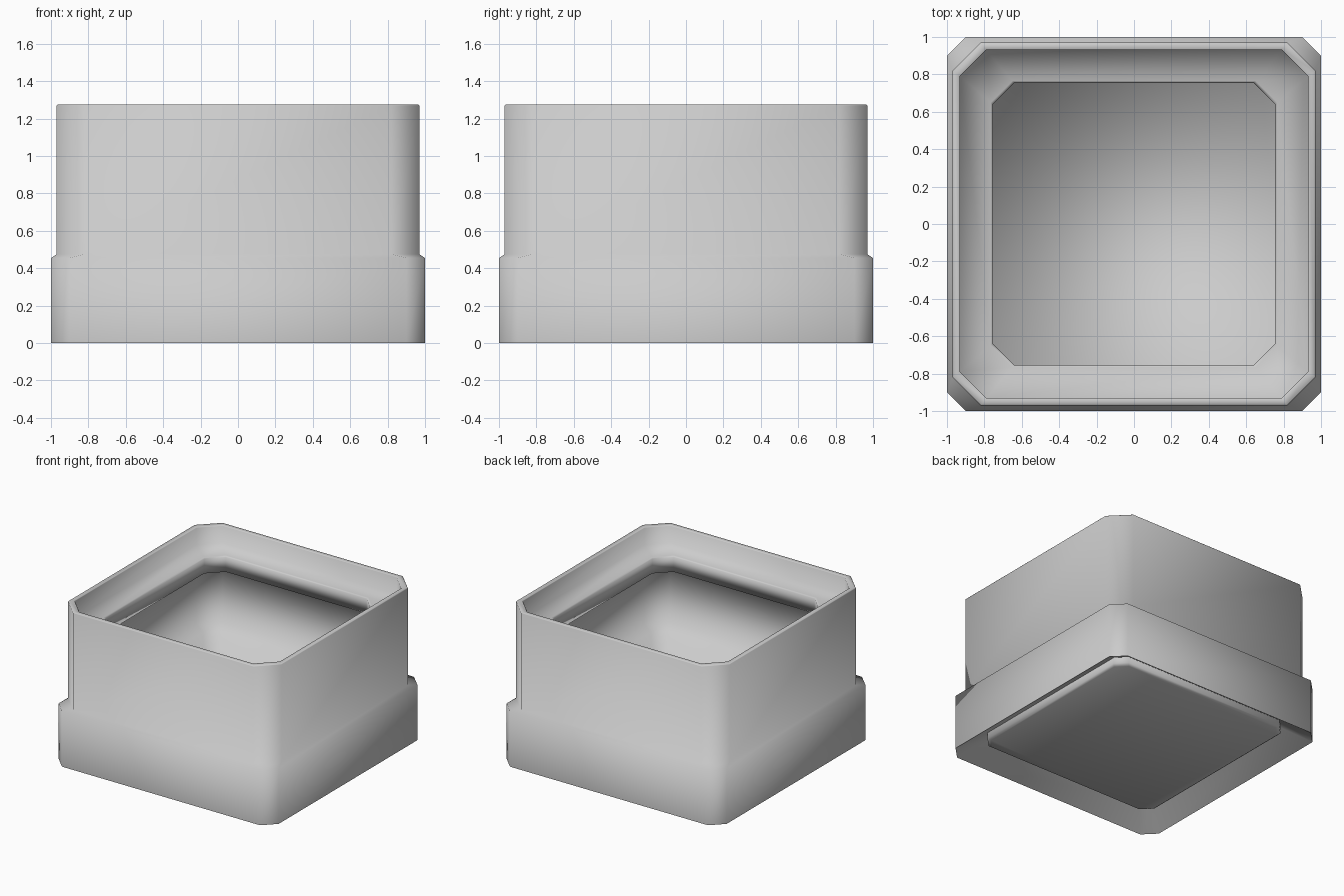
import bpy, bmesh
from math import radians

if "Cube" in bpy.data.objects:
    bpy.data.objects.remove(bpy.data.objects["Cube"])


def octagon(half, cut, z):
    """Square ring with cut corners, counter-clockwise."""
    k = half - cut
    return [(half, -k, z), (half, k, z), (k, half, z), (-k, half, z),
            (-half, k, z), (-half, -k, z), (-k, -half, z), (k, -half, z)]


def loft(name, rings):
    """Skin a list of (half width, corner cut, height) rings and cap both ends."""
    bm = bmesh.new()
    loops = [[bm.verts.new(p) for p in octagon(*r)] for r in rings]
    for a, b in zip(loops, loops[1:]):
        for i in range(8):
            j = (i + 1) % 8
            bm.faces.new((a[i], a[j], b[j], b[i]))
    bm.faces.new(loops[0][::-1])
    bm.faces.new(loops[-1])
    bmesh.ops.recalc_face_normals(bm, faces=bm.faces)
    mesh = bpy.data.meshes.new(name)
    bm.to_mesh(mesh)
    bm.free()
    ob = bpy.data.objects.new(name, mesh)
    bpy.context.collection.objects.link(ob)
    bpy.ops.object.select_all(action='DESELECT')
    ob.select_set(True)
    bpy.context.view_layer.objects.active = ob
    bpy.ops.object.shade_smooth_by_angle(angle=radians(100))
    return ob


# Container skin, from the underside, up the outside, over the rim and down inside
loft("container", [
    # raised underside plate and its sloping surround
    (0.80, 0.08, 0.065), (0.82, 0.08, 0.08), (0.82, 0.08, 0.13),
    (1.0, 0.10, 0.0),
    # wide base and shoulder
    (1.0, 0.10, 0.455), (0.97, 0.15, 0.475),
    # upper wall and rim
    (0.97, 0.15, 1.27), (0.965, 0.148, 1.275),
    (0.935, 0.143, 1.275), (0.93, 0.14, 1.27),
    # inner ledge with a hanging lip
    (0.93, 0.14, 1.13), (0.765, 0.115, 1.13), (0.755, 0.115, 1.12),
    (0.755, 0.115, 1.0),
    # undercut chamber, lower step and sunken floor
    (0.93, 0.14, 1.0), (0.93, 0.14, 0.475), (0.83, 0.10, 0.46),
    (0.82, 0.08, 0.14),
])
